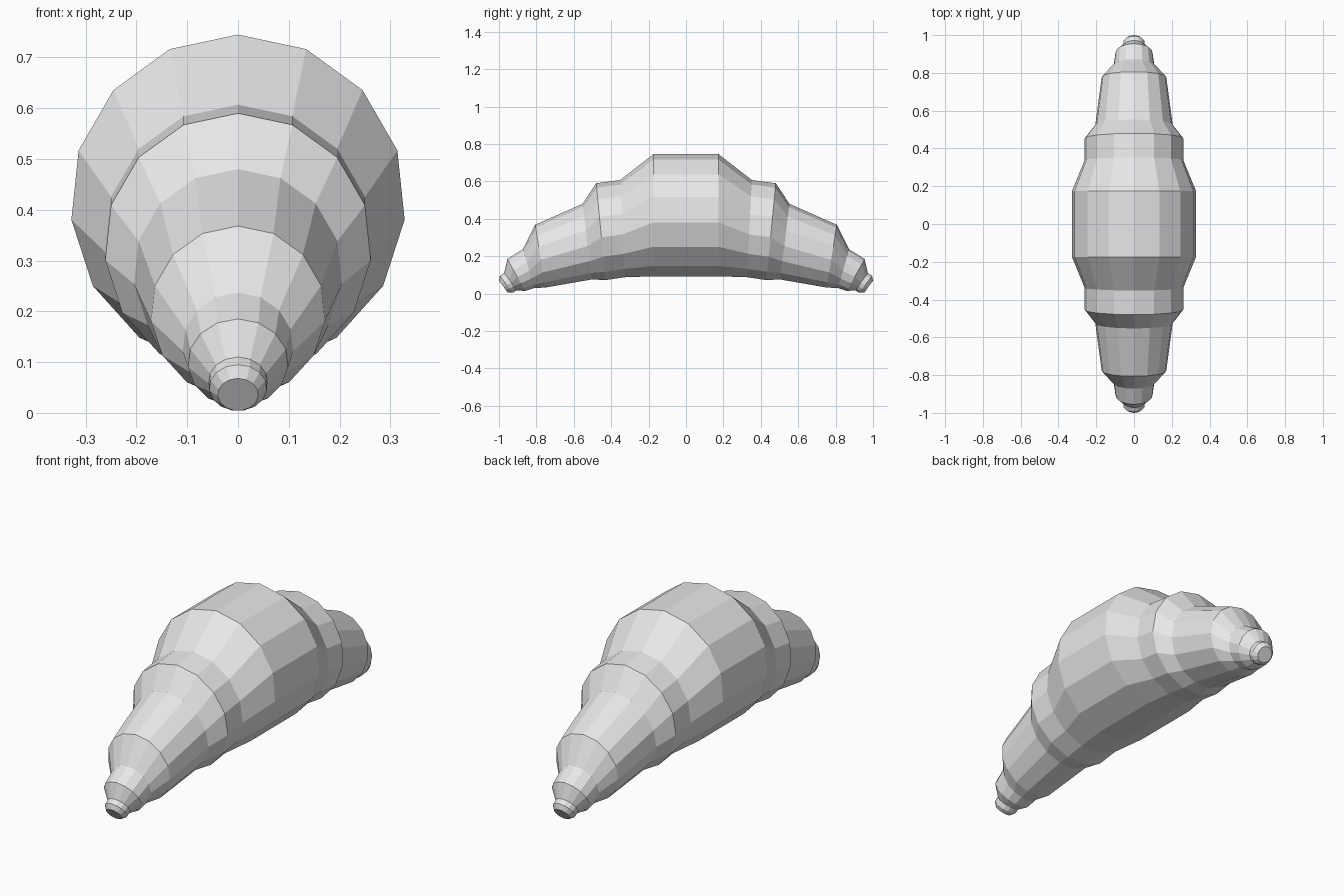
import bpy
import bmesh
from math import sin, cos, radians, tau

cube = bpy.data.objects.get("Cube")
if cube:
    bpy.data.objects.remove(cube, do_unlink=True)

SIDES = 15

# Half of the roll, middle to tip: top point y, top point z, radius, lean in degrees
HALF = [
    (0.175, 0.745, 0.330, 0),
    (0.352, 0.607, 0.263, 3),
    (0.480, 0.590, 0.263, 5.5),
    (0.553, 0.480, 0.206, 7),
    (0.806, 0.368, 0.172, 9),
    (0.872, 0.237, 0.109, 16),
    (0.955, 0.185, 0.099, 29),
    (0.972, 0.110, 0.058, 36),
    (0.995, 0.095, 0.057, 37),
    (1.000, 0.068, 0.040, 37),
]


def add_ring(bm, side, top_y, top_z, radius, lean):
    """Ring hung from its top point, its foot leaning toward the middle."""
    lean = radians(lean)
    ring = []
    for i in range(SIDES):
        a = tau * i / SIDES
        drop = radius * (1 - cos(a))
        y = top_y - drop * sin(lean)
        z = top_z - drop * cos(lean)
        ring.append(bm.verts.new((radius * sin(a), side * y, max(z, 0))))
    return ring


# Baked dough colour
dough = bpy.data.materials.new("dough_grey")
dough.use_nodes = True
colour = (0.8, 0.8, 0.8, 1)
dough.diffuse_color = colour
dough.node_tree.nodes["Principled BSDF"].inputs["Base Color"].default_value = colour

# Curved pastry body: rings from the front tip to the back tip
bm = bmesh.new()
rings = [add_ring(bm, -1, *row) for row in reversed(HALF)]
rings += [add_ring(bm, 1, *row) for row in HALF]
for a, b in zip(rings, rings[1:]):
    for i in range(SIDES):
        j = (i + 1) % SIDES
        bm.faces.new((a[i], a[j], b[j], b[i]))

# Blunt tips
bm.faces.new(rings[0])
bm.faces.new(rings[-1])
bmesh.ops.recalc_face_normals(bm, faces=bm.faces[:])

mesh = bpy.data.meshes.new("croissant_body")
bm.to_mesh(mesh)
bm.free()
mesh.materials.append(dough)
body = bpy.data.objects.new("croissant_body", mesh)
bpy.context.collection.objects.link(body)
